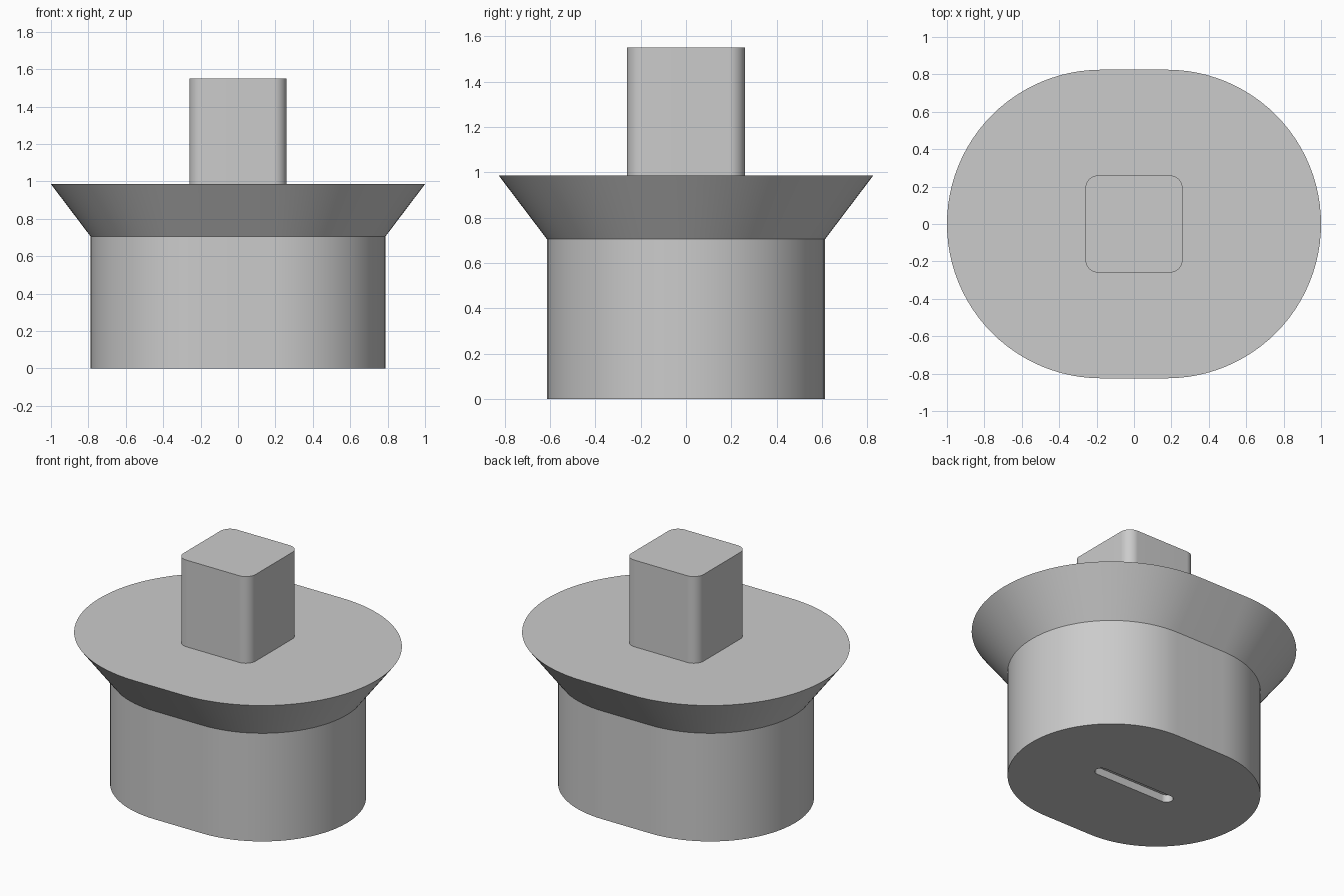
import bpy
import bmesh
from math import cos, sin, pi, radians

default = bpy.data.objects.get("Cube")
if default:
    bpy.data.objects.remove(default, do_unlink=True)

# One plain grey for the whole model
grey = bpy.data.materials.new("light grey")
grey.use_nodes = True
colour = (0.6, 0.6, 0.6, 1)
grey.diffuse_color = colour
grey.node_tree.nodes["Principled BSDF"].inputs["Base Color"].default_value = colour

CORNER_STEPS = 24


def outline(half_x, half_y, radius, z):
    """Counter-clockwise rounded rectangle at height z."""
    points = []
    for corner, (sx, sy) in enumerate([(1, 1), (-1, 1), (-1, -1), (1, -1)]):
        for step in range(CORNER_STEPS + 1):
            a = (corner + step / CORNER_STEPS) * pi / 2
            points.append((sx * (half_x - radius) + radius * cos(a),
                           sy * (half_y - radius) + radius * sin(a), z))
    return points


def oval(radius, z):
    """Straight-sided oval whose end centres stay fixed."""
    return outline(radius + 0.175, radius, radius, z)


def loft(name, outlines, cap_first=False, cap_last=False):
    """Skin a series of outlines into one smooth part."""
    bm = bmesh.new()
    rings = [[bm.verts.new(p) for p in points] for points in outlines]
    count = len(rings[0])
    for low, high in zip(rings, rings[1:]):
        for i in range(count):
            j = (i + 1) % count
            bm.faces.new((low[i], low[j], high[j], high[i]))
    if cap_first:
        bm.faces.new(rings[0][::-1])
    if cap_last:
        bm.faces.new(rings[-1])
    bmesh.ops.remove_doubles(bm, verts=bm.verts, dist=0.0001)
    mesh = bpy.data.meshes.new(name)
    bm.to_mesh(mesh)
    bm.free()
    mesh.materials.append(grey)
    part = bpy.data.objects.new(name, mesh)
    bpy.context.collection.objects.link(part)
    bpy.ops.object.select_all(action='DESELECT')
    part.select_set(True)
    bpy.context.view_layer.objects.active = part
    bpy.ops.object.shade_smooth_by_angle(angle=radians(30))
    return part


BODY_TOP, FLANGE_TOP, POST_TOP = 0.705, 0.985, 1.55
BODY_R, FLANGE_R = 0.613, 0.825


def post_outline(z):
    return outline(0.26, 0.26, 0.07, z)


def slot_outline(z):
    return outline(0.29, 0.04, 0.04, z)


# Plug body with a shallow slot in its underside
loft("body", [slot_outline(0.05), slot_outline(0), oval(BODY_R, 0),
              oval(BODY_R, BODY_TOP)], cap_first=True)

# Flared flange, its top face reaching in to the post
loft("flange", [oval(BODY_R, BODY_TOP), oval(FLANGE_R, FLANGE_TOP),
                post_outline(FLANGE_TOP)])

# Square post with rounded corners
loft("post", [post_outline(FLANGE_TOP), post_outline(POST_TOP)], cap_last=True)
